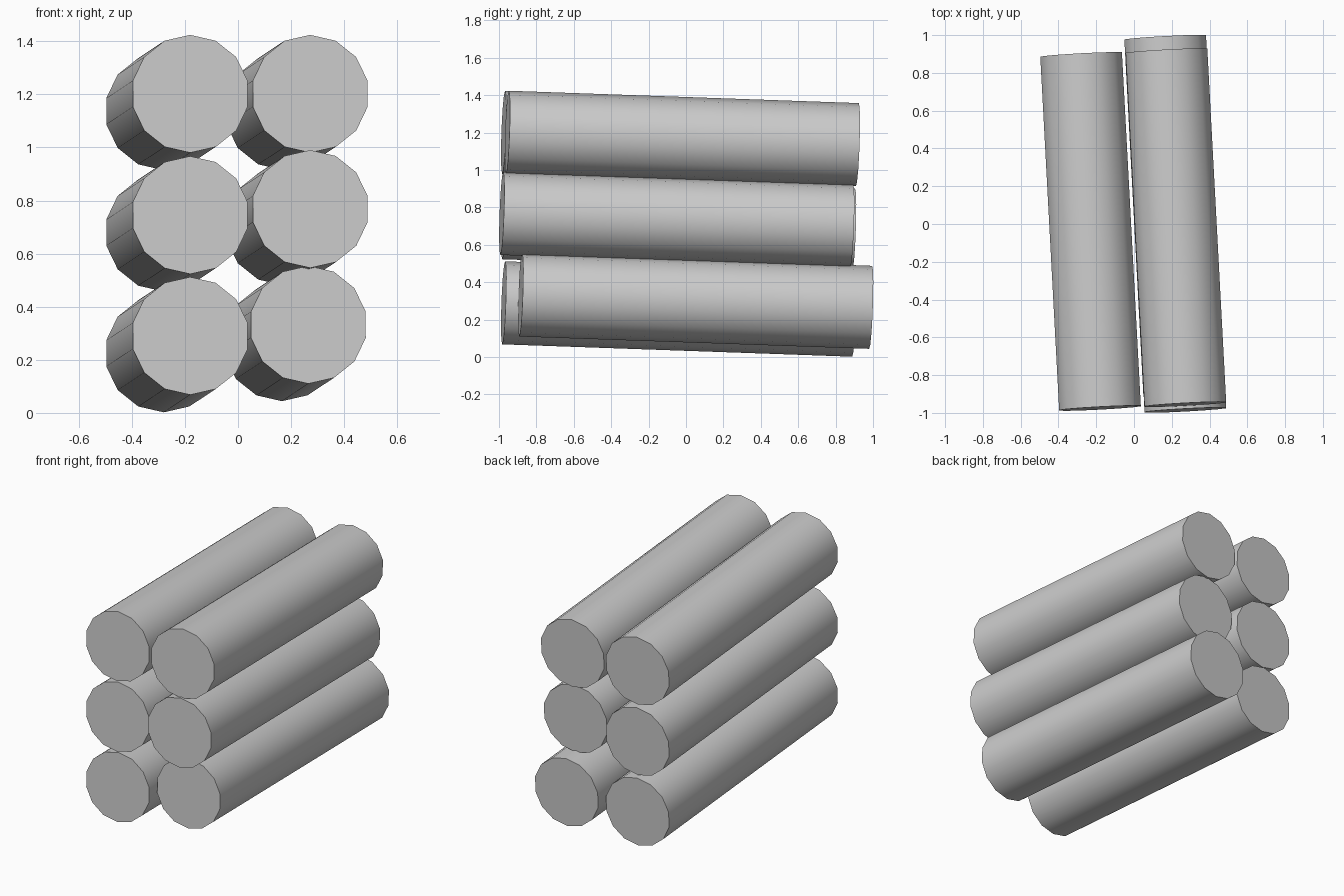
import bpy, math
from mathutils import Vector, Matrix

if "Cube" in bpy.data.objects:
    bpy.data.objects.remove(bpy.data.objects["Cube"])

RADIUS, LENGTH, SIDES = 0.222, 1.875, 14
AXIS = Vector((-0.10, 1.872, -0.066)).normalized()

# frame whose local z runs along the logs, local y stays upright
up = (Vector((0, 0, 1)) - AXIS * AXIS.z).normalized()
side = up.cross(AXIS)
FRAME = Matrix((side, up, AXIS)).transposed().to_4x4()


def log(name, front):
    """One log starting at the centre of its front face."""
    centre = Vector(front) + AXIS * LENGTH / 2
    bpy.ops.mesh.primitive_cylinder_add(vertices=SIDES, radius=RADIUS, depth=LENGTH)
    ob = bpy.context.object
    ob.name = name
    ob.matrix_world = Matrix.Translation(centre) @ FRAME
    bpy.ops.object.shade_smooth_by_angle(angle=math.radians(40))


# left stack, bottom to top
for level, z in zip(("bottom", "middle", "top"), (0.29, 0.745, 1.202)):
    log("left_log_" + level, (-0.18, -0.975, z))

# right stack, logs slid unevenly
log("right_log_bottom", (0.265, -0.884, 0.332))
log("right_log_middle", (0.272, -0.985, 0.768))
log("right_log_top", (0.272, -0.955, 1.202))
